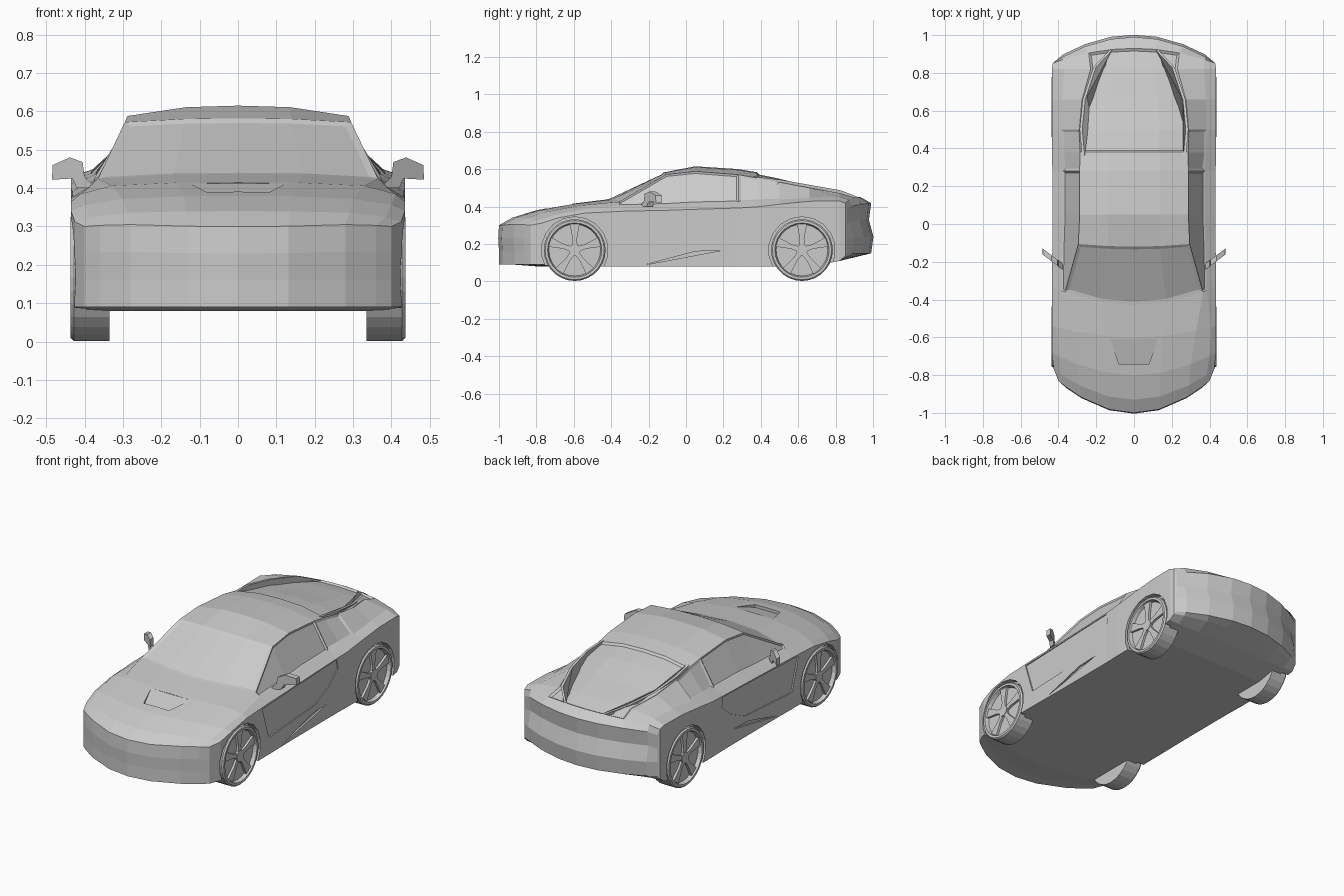
import bpy, bmesh
from math import pi, cos, sin
from mathutils import Vector

if "Cube" in bpy.data.objects:
    bpy.data.objects.remove(bpy.data.objects["Cube"])


def make(name, bm, hide=False):
    bmesh.ops.recalc_face_normals(bm, faces=bm.faces)
    me = bpy.data.meshes.new(name)
    bm.to_mesh(me)
    bm.free()
    ob = bpy.data.objects.new(name, me)
    bpy.context.collection.objects.link(ob)
    ob.hide_render = hide
    if hide:
        ob.hide_viewport = True
    return ob


def prism(name, pts, vec, hide=False):
    """Extrude a 3D polygon along vec."""
    bm = bmesh.new()
    a = [bm.verts.new(p) for p in pts]
    b = [bm.verts.new(Vector(p) + Vector(vec)) for p in pts]
    bm.faces.new(a)
    bm.faces.new(b[::-1])
    for i in range(len(a)):
        j = (i + 1) % len(a)
        bm.faces.new((a[i], b[i], b[j], a[j]))
    return make(name, bm, hide)


# Body stations: y, sweep, half width, shoulder z, belt x, belt z, rail x, rail z, top z
STATIONS = [
    (-1.00, .20, .400, .300, .360, .303, .28, .305, .300),
    (-.93, .17, .425, .312, .385, .325, .29, .336, .340),
    (-.80, .12, .435, .340, .400, .356, .30, .372, .380),
    (-.60, .06, .435, .365, .410, .385, .33, .406, .416),
    (-.43, .10, .435, .375, .385, .405, .365, .425, .437),
    (-.12, .03, .432, .380, .380, .412, .295, .572, .582),
    (.05, 0, .432, .385, .375, .420, .288, .588, .615),
    (.28, 0, .432, .392, .375, .425, .288, .570, .600),
    (.38, 0, .435, .398, .385, .430, .285, .552, .583),
    (.50, 0, .435, .412, .385, .436, .290, .530, .559),
    (.66, 0, .435, .428, .380, .448, .275, .500, .518),
    (.82, 0, .435, .430, .370, .452, .230, .472, .482),
    (.93, -.08, .430, .418, .375, .435, .240, .447, .452),
    (.99, -.14, .420, .385, .375, .402, .260, .412, .418),
]


def underside(y):
    return .09 if y < -.9 else .08 + max(0, y - .7) * .24


# Half body shell lofted through the stations, closed by a grid at each end
bm = bmesh.new()
rings = []
for y, s, w, zs, xb, zb, xr, zr, zt in STATIONS:
    lo = underside(y)
    xm = xr * .47
    pts = [(0, zt), (xm, zr + .85 * (zt - zr)), (xr, zr), (xb, zb)]
    pts += [(w, zs + (lo - zs) * f) for f in (0, .33, .66, 1)]
    pts += [(x, lo) for x in (xb, xr, xm, 0)]
    rings.append([bm.verts.new((x, y + s * (x / .435) ** 2, z)) for x, z in pts])
loft = {}
for i in range(len(rings) - 1):
    for j in range(11):
        a, b = rings[i], rings[i + 1]
        loft[i, j] = bm.faces.new((a[j], a[j + 1], b[j + 1], b[j]))
for ring, offsets in ((rings[0], (-.004, 0)), (rings[-1], (-.012, .012))):
    rows = [ring[:5]]
    for k, dy in enumerate(offsets):
        row = []
        for c in range(4):
            p = ring[c].co.lerp(ring[11 - c].co, (k + 1) / 3)
            p.y += dy
            row.append(bm.verts.new(p))
        rows.append(row + [ring[5 + k]])
    rows.append(ring[:6:-1])
    for r0, r1 in zip(rows, rows[1:]):
        for c in range(4):
            bm.faces.new((r0[c], r0[c + 1], r1[c + 1], r1[c]))
bmesh.ops.recalc_face_normals(bm, faces=bm.faces)

# Recessed glass: windscreen, rear window, side window, quarter window
for iis, jjs, t, d in (((4,), (0, 1), .018, -.005),
                       ((8, 9, 10, 11), (0, 1), .012, -.010),
                       ((4, 5, 6), (2,), .009, -.007),
                       ((7, 8), (2,), .014, -.006)):
    bmesh.ops.inset_region(bm, faces=[loft[i, j] for i in iis for j in jjs],
                           thickness=t, depth=d, use_boundary=False, use_even_offset=True)
for v in bm.verts:
    if v.co.x < .01:
        v.co.x = 0
body = make("car_body", bm)
mir = body.modifiers.new("mirror", 'MIRROR')
mir.use_clip = True


def cut(ob):
    m = body.modifiers.new("cut", 'BOOLEAN')
    m.operation = 'DIFFERENCE'
    m.object = ob


# Bonnet vent
cut(prism("bonnet_vent_cutter", [(-.125, -.61, .412), (.125, -.61, .412),
          (.08, -.74, .374), (-.08, -.74, .374)], (0, 0, .1), True))

AXLES = (-.595, .62)
DOOR = [(-.40, .362), (-.34, .175), (.08, .20), (.21, .26), (.29, .33), (.28, .385)]
SILL = [(-.22, .088), (.19, .165), (.05, .160)]
MIRROR = [(.37, .40), (.42, .40), (.432, .425), (.485, .422), (.483, .46),
          (.438, .48), (.405, .468), (.40, .43)]


def wheel(name, y, s):
    """Lathed tyre and rim with five spokes and a hub."""
    bm = bmesh.new()
    prof = [(.165, .335), (.165, .428), (.158, .436), (.145, .436), (.138, .415)]
    n = 28
    loops = [[bm.verts.new((s * x, y + r * cos(2 * pi * k / n), .167 + r * sin(2 * pi * k / n)))
              for k in range(n)] for r, x in prof]
    for a, b in zip(loops, loops[1:]):
        for k in range(n):
            bm.faces.new((a[k], a[(k + 1) % n], b[(k + 1) % n], b[k]))
    bm.faces.new(loops[0])
    bm.faces.new(loops[-1])
    make(name, bm)
    for k in range(5):
        t = pi / 2 + 2 * pi * k / 5
        pts = [(s * .41, y + r * cos(t) - q * sin(t), .167 + r * sin(t) + q * cos(t))
               for r, q in ((0, .016), (.06, .012), (.139, .026), (.139, -.026), (.06, -.012), (0, -.016))]
        prism(name + "_spoke", pts, (s * .018, 0, 0))
    hub = [(s * .41, y + .032 * cos(k * pi / 5), .167 + .032 * sin(k * pi / 5)) for k in range(10)]
    prism(name + "_hub", hub, (s * .021, 0, 0))


for s, side in ((1, "left"), (-1, "right")):
    # Wheel arches and wheels
    for y, end in zip(AXLES, ("front", "rear")):
        arc = [(s * .395, y + .178 * cos((k + .5) * pi / 9), .167 + .178 * sin((k + .5) * pi / 9))
               for k in range(18)]
        cut(prism("arch_cutter", arc, (s * .1, 0, 0), True))
        wheel(f"{end}_{side}_wheel", y, s)
    # Door and sill recesses
    cut(prism("door_cutter", [(s * .4275, y, z) for y, z in DOOR], (s * .05, 0, 0), True))
    cut(prism("sill_cutter", [(s * .422, y, z) for y, z in SILL], (s * .05, 0, 0), True))
    # Swept-back wing mirror
    prism(f"{side}_wing_mirror", [(s * x, -.225 + (x - .40) * .75, z) for x, z in MIRROR],
          (0, .032, 0))
    # Raised buttress beside the rear window
    rail = [(.275, .36, .560), (.288, .50, .532), (.272, .66, .504), (.215, .83, .474), (.13, .92, .45)]
    pts = [(s * x, y, z + .012 * (0 < i < 4)) for i, (x, y, z) in enumerate(rail)]
    low = [(s * x, y, z - .03) for x, y, z in rail[::-1]]
    prism(f"{side}_rear_buttress", pts + low, (-s * .014, 0, 0))
